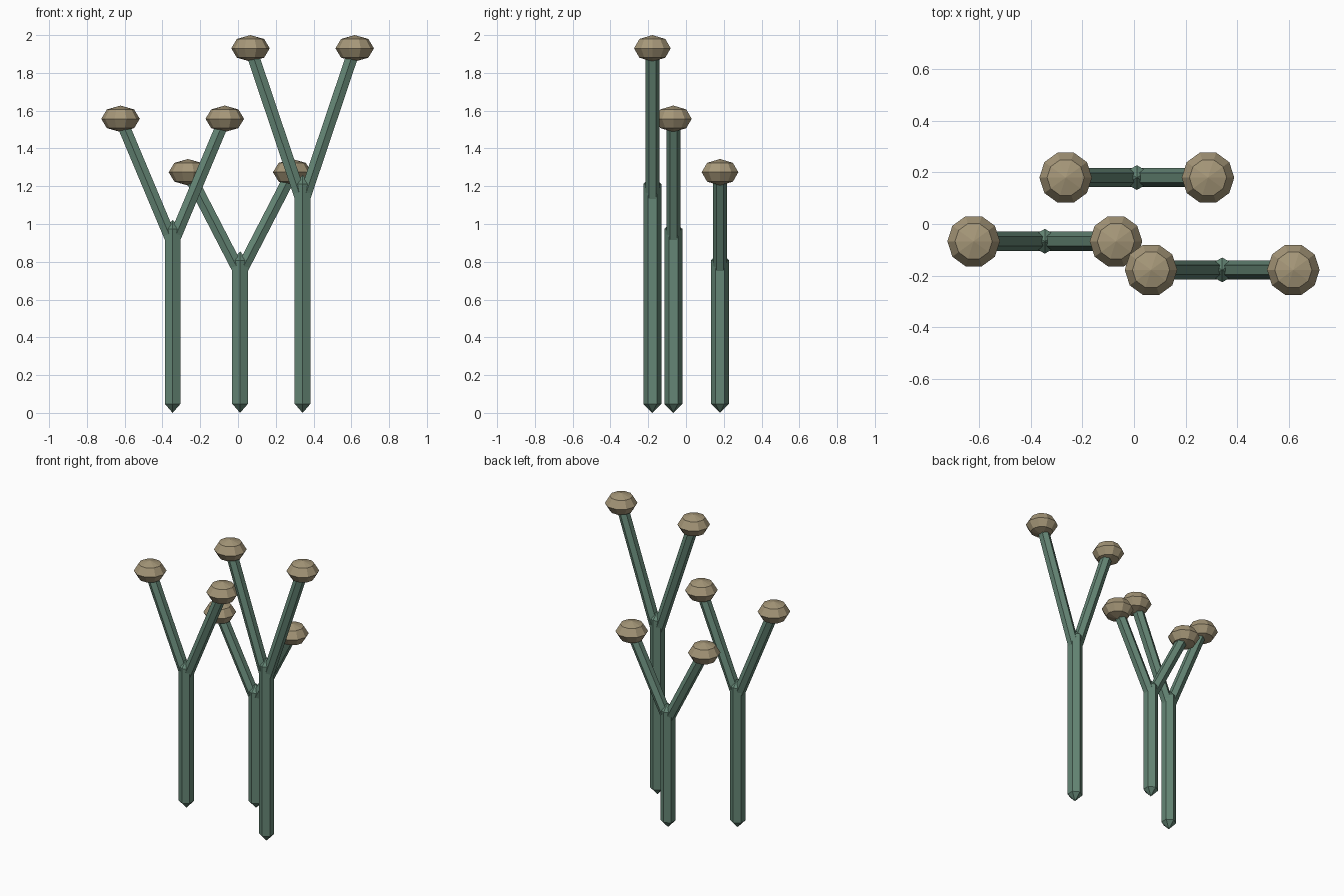
import bpy, bmesh
from math import sin, cos, pi
from mathutils import Matrix, Vector

if "Cube" in bpy.data.objects:
    bpy.data.objects.remove(bpy.data.objects["Cube"])


def material(name, rgb):
    m = bpy.data.materials.new(name)
    m.diffuse_color = (*rgb, 1)
    m.use_nodes = True
    m.node_tree.nodes["Principled BSDF"].inputs["Base Color"].default_value = m.diffuse_color
    return m


GREEN = material("stalk_green", (0.13, 0.24, 0.18))
TAN = material("cap_tan", (0.38, 0.31, 0.19))


def lathe(name, rings, bottom, top, sides, phase, mat):
    """Faceted solid around local z: (radius, z) rings closed by two poles."""
    bm = bmesh.new()
    loops = [[bm.verts.new((r * cos(phase + 2 * pi * i / sides),
                            r * sin(phase + 2 * pi * i / sides), z))
              for i in range(sides)] for r, z in rings]
    low, high = bm.verts.new((0, 0, bottom)), bm.verts.new((0, 0, top))
    for i in range(sides):
        j = (i + 1) % sides
        bm.faces.new((low, loops[0][j], loops[0][i]))
        bm.faces.new((high, loops[-1][i], loops[-1][j]))
        for a, b in zip(loops, loops[1:]):
            bm.faces.new((a[i], a[j], b[j], b[i]))
    mesh = bpy.data.meshes.new(name)
    bm.to_mesh(mesh)
    bm.free()
    mesh.materials.append(mat)
    ob = bpy.data.objects.new(name, mesh)
    bpy.context.collection.objects.link(ob)
    return ob


def rod(name, start, end, r):
    """Six-sided rod with pointed ends reaching r past both end points."""
    axis = Vector(end) - Vector(start)
    n = axis.length
    ob = lathe(name, [(r, 0), (r, n)], -r, n + r, 6, pi / 2, GREEN)
    z = axis.normalized()
    y = Vector((0, 1, 0))
    x = y.cross(z)
    ob.matrix_world = Matrix.Translation(start) @ Matrix((x, y, z)).transposed().to_4x4()


def cap(name, centre, r, h):
    """Flattened ten-sided ball."""
    s = sin(pi / 4)
    ob = lathe(name, [(r * s, -h * s), (r, 0), (r * s, h * s)], -h, h, 10, 0, TAN)
    ob.location = centre


# Each forked stalk: x, y, stem tip height, fork height, cap height
STALKS = {
    "left": (-0.346, -0.067, 1.022, 0.90, 1.557),
    "back": (0.011, 0.180, 0.855, 0.74, 1.274),
    "right": (0.342, -0.178, 1.260, 1.11, 1.930),
}
STEM_R, BRANCH_R, SPREAD = 0.048, 0.037, 0.276

for label, (x, y, tip, fork, head) in STALKS.items():
    rod(f"{label}_stem", (x, y, STEM_R), (x, y, tip - STEM_R), STEM_R)
    for side, s in (("left", -1), ("right", 1)):
        end = (x + s * SPREAD, y, head)
        rod(f"{label}_stalk_{side}_branch", (x, y, fork), end, BRANCH_R)
        cap(f"{label}_stalk_{side}_cap", end, 0.102, 0.070)
